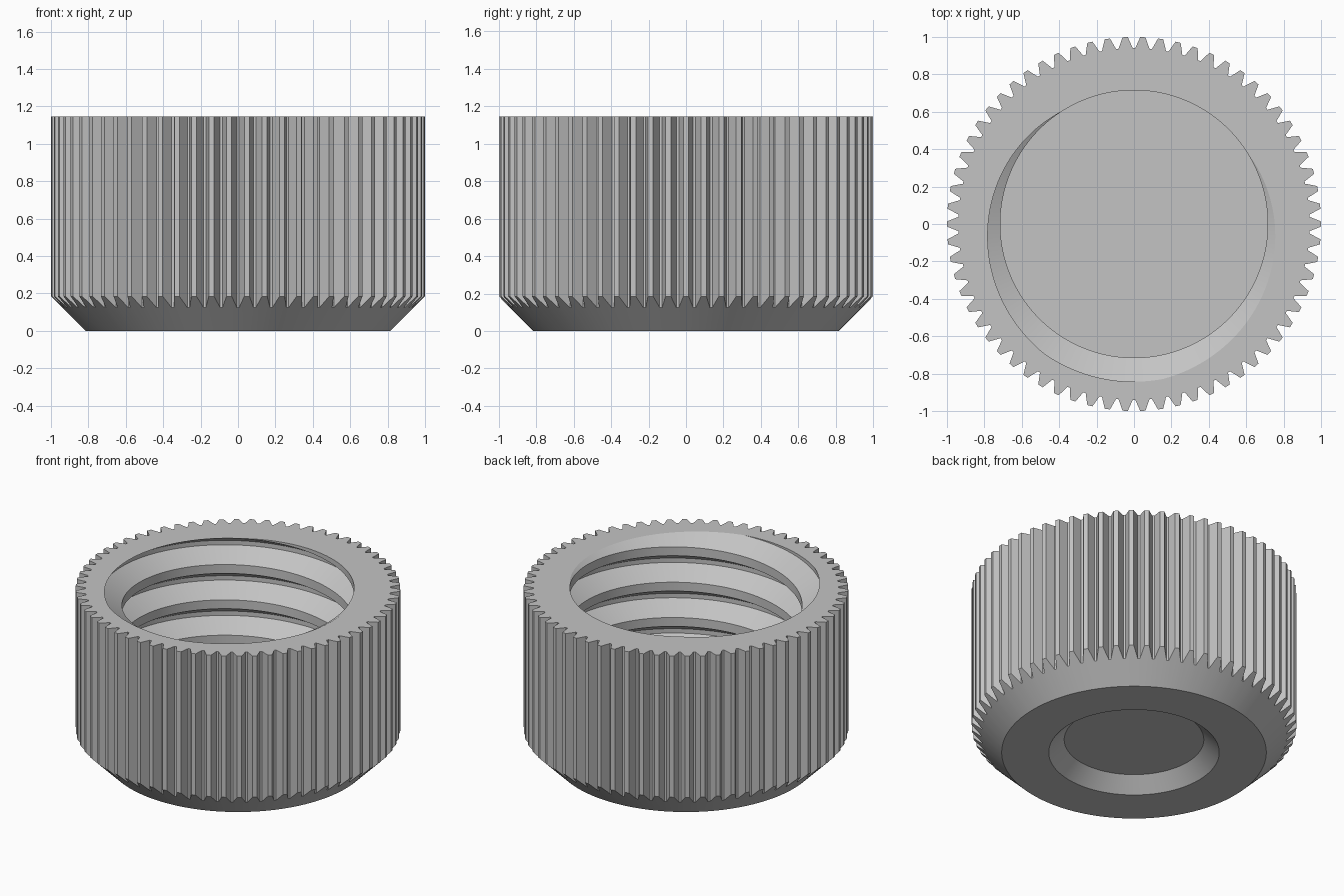
import bpy, bmesh, math

if "Cube" in bpy.data.objects:
    bpy.data.objects.remove(bpy.data.objects["Cube"])

H = 1.145            # total height
FLOOR = 0.27         # cavity floor
TEETH = 66
R_TIP, R_ROOT, R_BASE = 1.0, 0.94, 0.815
MINOR, MAJOR, PITCH = 0.715, 0.843, 0.24
OPEN, FLAT = 0.18, 0.03          # thread groove mouth and root widths
PHASE = math.radians(258)        # where the groove centre leaves the top


def groove_radius(theta, z):
    """Radius of the threaded wall at an angle and height."""
    d = z - H - PITCH * (theta - PHASE) / math.tau
    d = abs((d + PITCH / 2) % PITCH - PITCH / 2)
    t = (OPEN / 2 - d) / (OPEN / 2 - FLAT / 2)
    return MINOR + (MAJOR - MINOR) * min(1, max(0, t))


# Angular columns: every knurl tooth has a narrow flat tip and a narrow valley
columns = []
step = math.tau / TEETH
for k in range(TEETH):
    for off, r in ((0.014, R_TIP), (step / 2 - 0.007, R_ROOT),
                   (step / 2 + 0.007, R_ROOT), (step - 0.014, R_TIP)):
        columns.append((k * step + off, r))
columns.append((columns[0][0] + math.tau, columns[0][1]))

# Groove edges as height offsets, listed from above the rim to below the floor
offsets = sorted((n * PITCH + e for n in range(-6, 3)
                  for e in (-OPEN / 2, -FLAT / 2, FLAT / 2, OPEN / 2)), reverse=True)

bm = bmesh.new()
grid = []
for theta, r_out in columns:
    # underside recess, base, chamfer, knurled side
    profile = [(0.43, 0.09), (0.525, 0), (R_BASE, 0),
               (r_out, r_out - R_BASE), (r_out, H)]
    # threaded wall, trimmed by the rim and the floor
    for off in offsets:
        z = H + PITCH * (theta - PHASE) / math.tau + off
        z = min(H, max(FLOOR, z))
        profile.append((groove_radius(theta, z), z))
    grid.append([bm.verts.new((r * math.cos(theta), r * math.sin(theta), z))
                 for r, z in profile])

for a, b in zip(grid, grid[1:]):
    for j in range(len(a) - 1):
        bm.faces.new((a[j], b[j], b[j + 1], a[j + 1]))

bmesh.ops.remove_doubles(bm, verts=bm.verts, dist=1e-5)
bmesh.ops.dissolve_degenerate(bm, edges=bm.edges, dist=1e-6)
# Recess ceiling and cavity floor
bmesh.ops.holes_fill(bm, edges=[e for e in bm.edges if e.is_boundary], sides=0)
bmesh.ops.recalc_face_normals(bm, faces=bm.faces)

mesh = bpy.data.meshes.new("threaded_cap")
bm.to_mesh(mesh)
bm.free()
cap = bpy.data.objects.new("threaded_cap", mesh)
bpy.context.collection.objects.link(cap)

grey = bpy.data.materials.new("plain_grey")
grey.diffuse_color = (0.55, 0.55, 0.55, 1)
grey.use_nodes = True
grey.node_tree.nodes["Principled BSDF"].inputs["Base Color"].default_value = grey.diffuse_color
mesh.materials.append(grey)

bpy.context.view_layer.objects.active = cap
cap.select_set(True)
bpy.ops.object.shade_smooth_by_angle(angle=math.radians(25))
